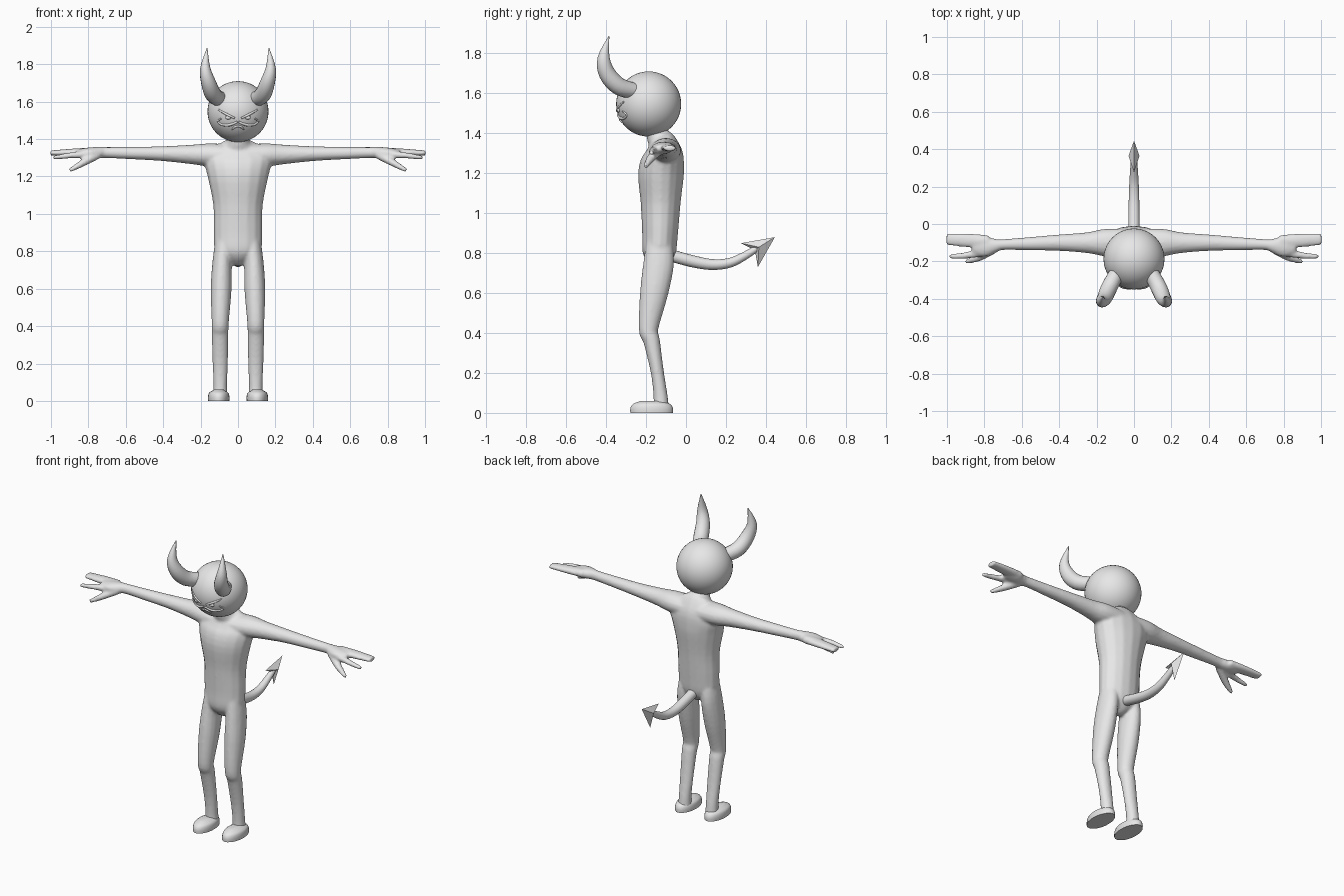
import bpy, bmesh, math
from mathutils import Vector, Matrix

if "Cube" in bpy.data.objects:
    bpy.data.objects.remove(bpy.data.objects["Cube"], do_unlink=True)

grey = bpy.data.materials.new("plain grey")
grey.use_nodes = True
grey.diffuse_color = (0.8, 0.8, 0.8, 1)
grey.node_tree.nodes["Principled BSDF"].inputs["Base Color"].default_value = (0.8, 0.8, 0.8, 1)

X, Y = Vector((1, 0, 0)), Vector((0, 1, 0))
HEAD, HEAD_R = Vector((0, -0.187, 1.547)), 0.163


def spline(rows, steps=4):
    """Catmull-Rom through rows of numbers."""
    out = []
    for i in range(len(rows) - 1):
        p0, p1 = rows[max(i - 1, 0)], rows[i]
        p2, p3 = rows[i + 1], rows[min(i + 2, len(rows) - 1)]
        for k in range(steps):
            t = k / steps
            out.append([b + t / 2 * (c - a + t * (2 * a - 5 * b + 4 * c - d + t * (3 * (b - c) + d - a)))
                        for a, b, c, d in zip(p0, p1, p2, p3)])
    return out + [list(rows[-1])]


def tube(bm, sections, hint, side=1, sides=16):
    """Skin oval sections (x, y, z, radius along hint, other radius)."""
    rows = spline(sections)
    pts = [Vector((r[0] * side, r[1], r[2])) for r in rows]
    rings = []
    for i, (p, r) in enumerate(zip(pts, rows)):
        t = (pts[min(i + 1, len(pts) - 1)] - pts[max(i - 1, 0)]).normalized()
        u = (hint - t * hint.dot(t)).normalized()
        v = t.cross(u)
        a, b = max(r[3], 0.001), max(r[4], 0.001)
        rings.append([bm.verts.new(p + u * a * math.cos(w) + v * b * math.sin(w))
                      for w in (2 * math.pi * k / sides for k in range(sides))])
    for r0, r1 in zip(rings, rings[1:]):
        for k in range(sides):
            j = (k + 1) % sides
            bm.faces.new((r0[k], r0[j], r1[j], r1[k]))
    bm.faces.new(rings[0][::-1])
    bm.faces.new(rings[-1])


def finish(bm, name, angle=50):
    bmesh.ops.recalc_face_normals(bm, faces=bm.faces)
    mesh = bpy.data.meshes.new(name)
    bm.to_mesh(mesh)
    bm.free()
    mesh.materials.append(grey)
    ob = bpy.data.objects.new(name, mesh)
    bpy.context.collection.objects.link(ob)
    bpy.ops.object.select_all(action='DESELECT')
    ob.select_set(True)
    bpy.context.view_layer.objects.active = ob
    if angle:
        bpy.ops.object.shade_smooth_by_angle(angle=math.radians(angle))
    return ob


# Body: torso, arms, hands and legs fused into one skin
body = bmesh.new()
tube(body, [(0, -.15, 1.43, .058, .055), (0, -.14, 1.385, .062, .058), (0, -.12, 1.35, .13, .075),
            (0, -.112, 1.29, .18, .1), (0, -.125, 1.2, .163, .115), (0, -.127, 1.05, .133, .1),
            (0, -.13, .9, .13, .09), (0, -.135, .8, .122, .083), (0, -.14, .75, .06, .055),
            (0, -.145, .725, .02, .02)], X)
arm = [(0, -.11, 1.31, .085, .06), (.15, -.1, 1.315, .075, .062), (.25, -.1, 1.318, .056, .052),
       (.4, -.1, 1.322, .044, .04), (.55, -.105, 1.325, .036, .034), (.7, -.11, 1.328, .029, .03),
       (.74, -.115, 1.328, .037, .031), (.8, -.12, 1.325, .056, .03), (.86, -.11, 1.325, .045, .02)]
mitten = [(.78, -.095, 1.33, .036, .026), (.9, -.087, 1.328, .037, .02), (1.003, -.08, 1.325, .032, .014)]
finger = [(.78, -.145, 1.32, .024, .022), (.9, -.168, 1.312, .018, .016), (.99, -.173, 1.3, .011, .011)]
thumb = [(.75, -.135, 1.315, .024, .022), (.83, -.178, 1.272, .022, .019), (.9, -.203, 1.232, .011, .011)]
leg = [(.07, -.135, .86, .05, .065), (.084, -.137, .75, .052, .077), (.09, -.16, .6, .056, .071),
       (.095, -.188, .42, .046, .049), (.096, -.172, .36, .045, .042), (.095, -.143, .2, .041, .033),
       (.095, -.127, .08, .037, .036), (.095, -.125, .02, .04, .04)]
for side in (1, -1):
    for limb in (arm, mitten, finger, thumb):
        tube(body, limb, Y, side)
    tube(body, leg, X, side)
body_ob = finish(body, "body", None)
remesh = body_ob.modifiers.new("fuse", 'REMESH')
remesh.mode = 'VOXEL'
remesh.voxel_size = 0.008
remesh.use_smooth_shade = True
soften = body_ob.modifiers.new("soften", 'SMOOTH')
soften.iterations = 6

# Head
bm = bmesh.new()
bmesh.ops.create_uvsphere(bm, u_segments=40, v_segments=24, radius=HEAD_R, matrix=Matrix.Translation(HEAD))
finish(bm, "head")

# Horns and feet
for side, label in ((1, "left"), (-1, "right")):
    bm = bmesh.new()
    tube(bm, [(.085, -.25, 1.61, .04, .04), (.13, -.335, 1.635, .044, .044), (.157, -.395, 1.7, .04, .042),
              (.175, -.412, 1.78, .027, .03), (.165, -.386, 1.886, .002, .002)], X, side)
    finish(bm, label + "_horn")
    bm = bmesh.new()
    tube(bm, [(.103, -.172, 0, .057, .107), (.103, -.172, .025, .057, .106), (.103, -.172, .045, .05, .092),
              (.103, -.172, .06, .025, .055)], X, side, 24)
    finish(bm, label + "_foot")

# Tail with an arrow tip
bm = bmesh.new()
tube(bm, [(0, -.08, .79, .03, .03), (0, .03, .76, .03, .03), (0, .13, .743, .028, .027),
          (0, .22, .752, .025, .024), (0, .3, .79, .02, .02), (0, .37, .835, .015, .015)], X)
finish(bm, "tail")
bm = bmesh.new()
tip, notch = bm.verts.new((0, .445, .88)), bm.verts.new((0, .345, .815))
rim = [bm.verts.new(c) for c in ((0, .275, .85), (.029, .365, .83), (0, .36, .73), (-.029, .365, .83))]
for k in range(4):
    for apex in (tip, notch):
        bm.faces.new((rim[k], rim[(k + 1) % 4], apex))
finish(bm, "tail_tip", 20)


# Facial features laid on the head
def on_face(x, z, r):
    depth = math.sqrt(HEAD_R ** 2 - x * x - (z - HEAD.z) ** 2)
    return (x, HEAD.y - depth, z, r, r)


features = {
    "eyebrow": [(.018, 1.512, .005), (.06, 1.532, .007), (.105, 1.558, .004)],
    "moustache": [(.003, 1.492, .006), (.045, 1.476, .008), (.085, 1.477, .006),
                  (.107, 1.495, .005), (.09, 1.51, .004)],
    "beard": [(0, 1.47, .006), (.017, 1.465, .006), (.032, 1.45, .003)],
}
for side, label in ((1, "left"), (-1, "right")):
    for name, path in features.items():
        bm = bmesh.new()
        tube(bm, [on_face(*p) for p in path], Y, side, 8)
        finish(bm, label + "_" + name)
    x, y, z = on_face(.052, 1.515, 0)[:3]
    bm = bmesh.new()
    bmesh.ops.create_uvsphere(bm, u_segments=16, v_segments=10, radius=1,
                              matrix=Matrix.Translation((x * side, y, z)) @ Matrix.Diagonal((.016, .008, .01, 1)))
    finish(bm, label + "_eye")
